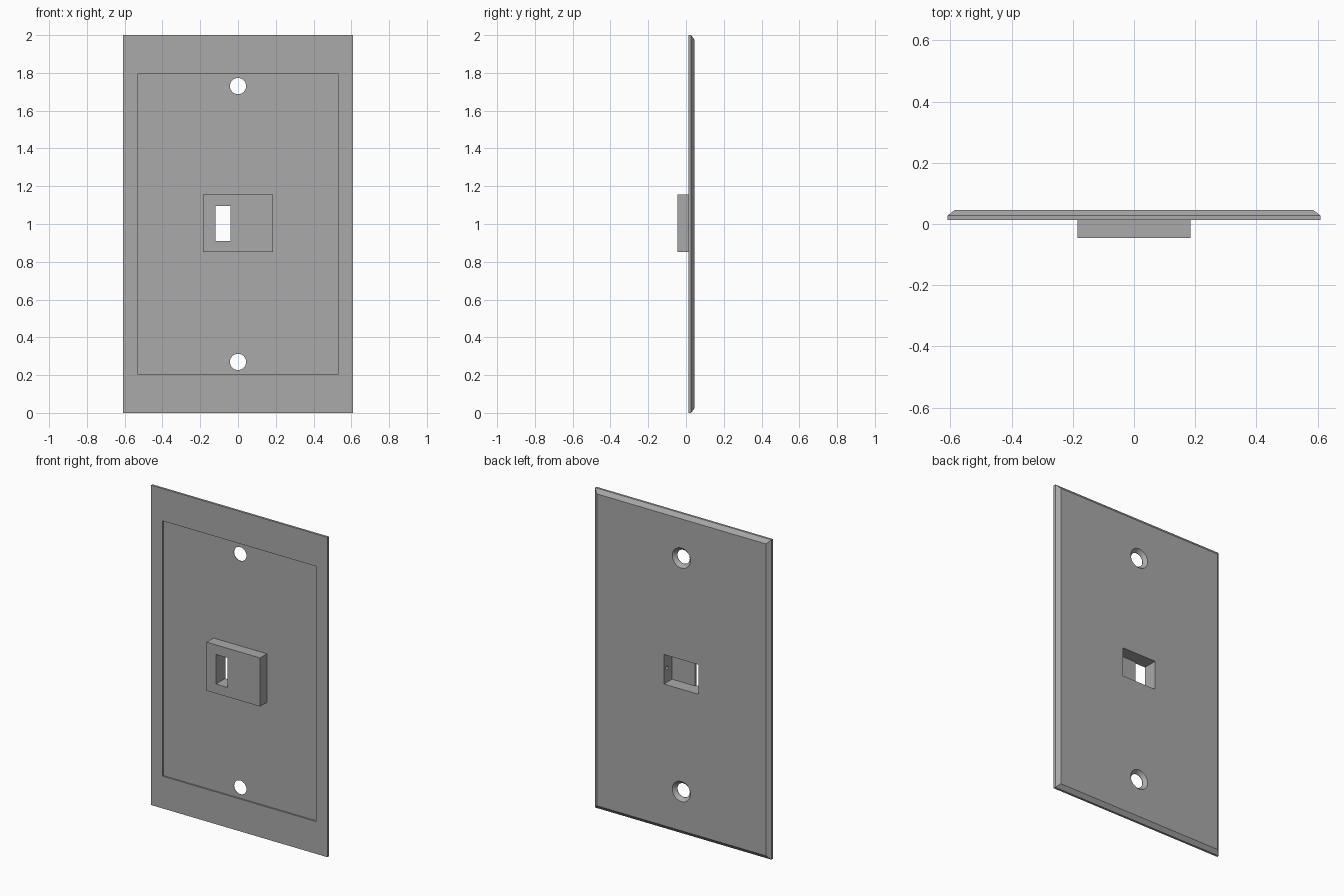
import bpy, bmesh
from math import pi, cos, sin

cube = bpy.data.objects.get("Cube")
if cube:
    bpy.data.objects.remove(cube, do_unlink=True)

grey = bpy.data.materials.new("plain grey")
grey.use_nodes = True
colour = (0.4, 0.4, 0.4, 1)
grey.diffuse_color = colour
grey.node_tree.nodes["Principled BSDF"].inputs["Base Color"].default_value = colour

MID = 1.0                               # height of the plate centre
BACK, FLOOR, FRONT = 0.046, 0.022, 0.013  # depths of the plate faces


def loft(name, rings):
    """Closed solid through matching rings of points."""
    bm = bmesh.new()
    loops = [[bm.verts.new(p) for p in ring] for ring in rings]
    n = len(loops[0])
    for a, b in zip(loops, loops[1:]):
        for i in range(n):
            j = (i + 1) % n
            bm.faces.new((a[i], a[j], b[j], b[i]))
    bm.faces.new(loops[0])
    bm.faces.new(loops[-1])
    bmesh.ops.recalc_face_normals(bm, faces=bm.faces)
    mesh = bpy.data.meshes.new(name)
    bm.to_mesh(mesh)
    bm.free()
    mesh.materials.append(grey)
    ob = bpy.data.objects.new(name, mesh)
    bpy.context.collection.objects.link(ob)
    return ob


def rect(w, h, y, z=MID):
    return [(sx * w, y, z + sz * h) for sx, sz in ((-1, -1), (1, -1), (1, 1), (-1, 1))]


def circle(r, y, z, n=32):
    return [(r * cos(2 * pi * i / n), y, z + r * sin(2 * pi * i / n)) for i in range(n)]


def combine(target, other, operation):
    mod = target.modifiers.new(operation, "BOOLEAN")
    mod.operation = operation
    mod.solver = "EXACT"
    mod.object = other
    bpy.context.view_layer.objects.active = target
    bpy.ops.object.modifier_apply(modifier=mod.name)
    bpy.data.objects.remove(other, do_unlink=True)


# Wall plate with a chamfered back rim
plate = loft("wall_plate", [rect(0.61, 1.0, FRONT), rect(0.61, 1.0, 0.027),
                            rect(0.585, 0.975, BACK)])

# Shallow recess in the front
combine(plate, loft("recess_cutter", [rect(0.53, 0.798, -0.1), rect(0.53, 0.798, FLOOR)]),
        "DIFFERENCE")

# Raised socket housing
combine(plate, loft("socket_housing", [rect(0.185, 0.152, -BACK, 1.003),
                                       rect(0.185, 0.152, 0.034, 1.003)]), "UNION")

# Socket cavity, open at the back, with a narrow slot to the front
outline = [(-0.12, -0.1), (-0.04, -0.1), (-0.04, -0.034),
           (0.12, -0.034), (0.12, 0.1), (-0.12, 0.1)]
cavity = loft("cavity_cutter", [[(x, y, z) for x, y in outline] for z in (0.91, 1.095)])
combine(plate, cavity, "DIFFERENCE")

# Small blind hole in the cavity side wall
ring = circle(0.012, 0, 0, 12)
peg = loft("peg_cutter", [[(x, 0.016 + a, MID + c) for a, _, c in ring] for x in (0.1, 0.145)])
combine(plate, peg, "DIFFERENCE")

# Countersunk screw holes, widening towards the back
for side in (-1, 1):
    z = MID + side * 0.73
    screw = loft("screw_cutter", [circle(0.043, -0.05, z), circle(0.043, FLOOR + 0.002, z),
                                  circle(0.063, BACK, z), circle(0.063, 0.1, z)])
    combine(plate, screw, "DIFFERENCE")

# Smooth the hole walls, keep the edges sharp
bpy.ops.object.select_all(action="DESELECT")
plate.select_set(True)
bpy.context.view_layer.objects.active = plate
bpy.ops.object.shade_smooth_by_angle(angle=pi / 7)
